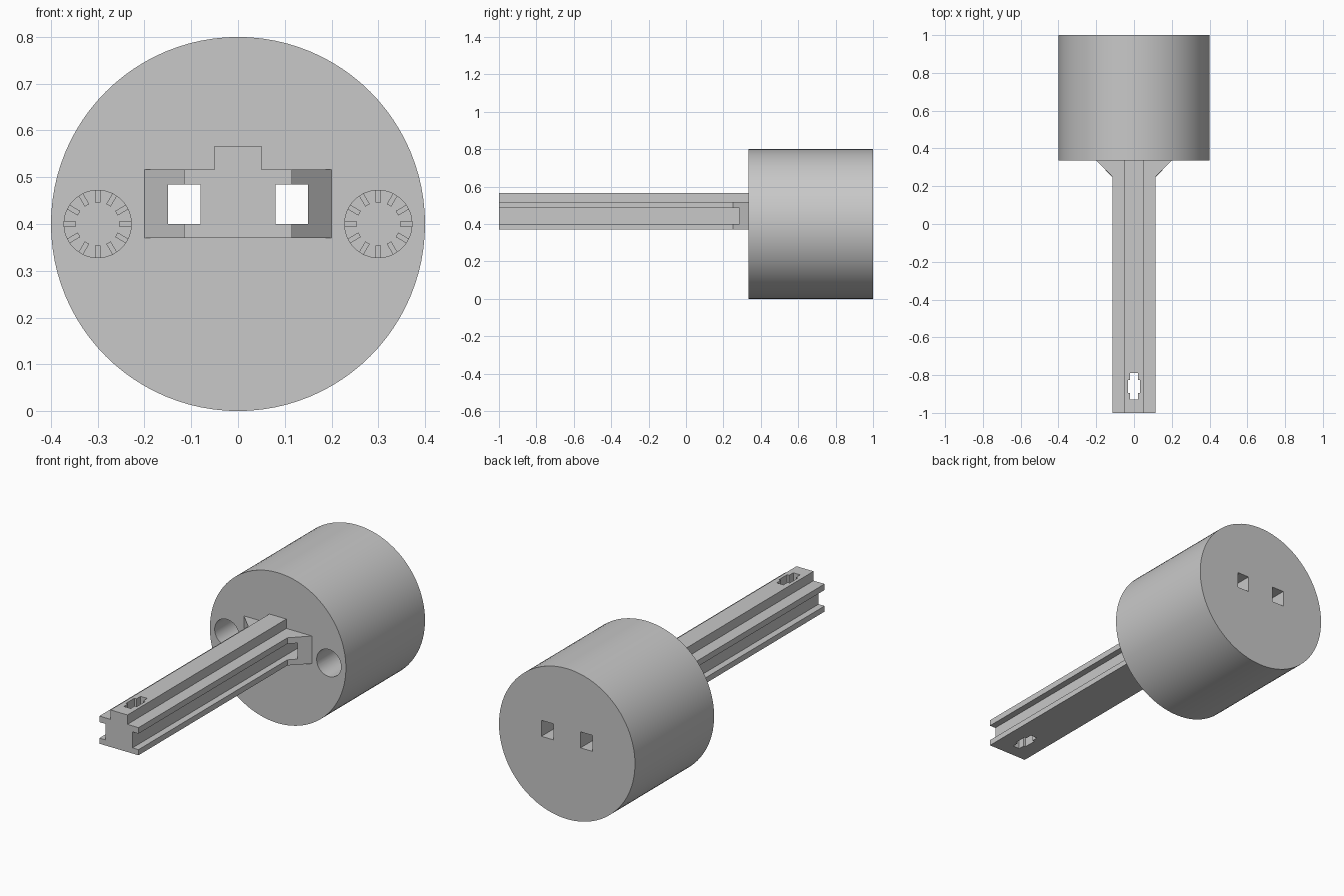
import bpy, bmesh
from math import cos, sin, pi, radians
from mathutils import Matrix

cube = bpy.data.objects.get("Cube")
if cube:
    bpy.data.objects.remove(cube)

grey = bpy.data.materials.new("light_grey")
grey.use_nodes = True
colour = (0.58, 0.58, 0.58, 1)
grey.diffuse_color = colour
grey.node_tree.nodes["Principled BSDF"].inputs["Base Color"].default_value = colour


def finish(name, bm):
    bmesh.ops.recalc_face_normals(bm, faces=bm.faces)
    mesh = bpy.data.meshes.new(name)
    bm.to_mesh(mesh)
    bm.free()
    mesh.materials.append(grey)
    obj = bpy.data.objects.new(name, mesh)
    bpy.context.collection.objects.link(obj)
    return obj


def prism(name, points, axis, start, end):
    """Extrude a 2D outline along y (outline in x, z) or z (outline in x, y)."""
    def place(p, d):
        return (p[0], d, p[1]) if axis == "y" else (p[0], p[1], d)
    bm = bmesh.new()
    face = bm.faces.new([bm.verts.new(place(p, start)) for p in points])
    top = bmesh.ops.extrude_face_region(bm, geom=[face])["geom"]
    offset = [b - a for a, b in zip(place((0, 0), start), place((0, 0), end))]
    bmesh.ops.translate(bm, vec=offset,
                        verts=[v for v in top if isinstance(v, bmesh.types.BMVert)])
    return finish(name, bm)


def mirrored(half):
    return half + [(-x, v) for x, v in reversed(half)]


def circle(cx, cz, r, n):
    return [(cx + r * cos(2 * pi * i / n), cz + r * sin(2 * pi * i / n)) for i in range(n)]


def rect(x0, x1, v0, v1):
    return [(x0, v0), (x1, v0), (x1, v1), (x0, v1)]


def combine(target, tool, operation):
    mod = target.modifiers.new("combine", "BOOLEAN")
    mod.operation, mod.solver, mod.object = operation, "EXACT", tool
    bpy.context.view_layer.objects.active = target
    bpy.ops.object.modifier_apply(modifier=mod.name)
    bpy.data.objects.remove(tool)


# Round head
FACE, BACK, MID = 0.335, 1.0, 0.4
body = prism("head_and_shaft", circle(0, MID, 0.4, 96), "y", FACE, BACK)

# Shaft with a raised rib along its top, and a flared root at the head
LOW, HIGH = 0.37, 0.517
shaft = prism("shaft", mirrored([(0.115, LOW), (0.115, HIGH), (0.05, HIGH), (0.05, 0.567)]),
              "y", -1, FACE + 0.08)
flare = prism("flare", mirrored([(0.115, 0.25), (0.2, FACE), (0.2, FACE + 0.05)]),
              "z", LOW, HIGH)
combine(shaft, flare, "UNION")
combine(body, shaft, "UNION")

for side in (-1, 1):
    # Side groove that runs on through the head as a square window
    xs = sorted((side * 0.08, side * 0.15))
    combine(body, prism("groove_cutter", rect(*xs, 0.40, 0.485), "y", -1.1, 1.1),
            "DIFFERENCE")
    # Round blind socket
    combine(body, prism("socket_cutter", circle(side * 0.3, MID, 0.072, 48), "y",
                        FACE - 0.1, 0.8), "DIFFERENCE")

# Stepped slot through the tip of the shaft
slot = mirrored([(0.02, -0.93), (0.02, -0.895), (0.032, -0.895),
                 (0.032, -0.825), (0.02, -0.825), (0.02, -0.79)])
combine(body, prism("slot_cutter", slot, "z", 0.2, 0.7), "DIFFERENCE")

# Radial ribs at the bottom of each socket
for side, label in ((-1, "right"), (1, "left")):
    bm = bmesh.new()
    for i in range(12):
        turn = Matrix.Rotation(radians(30 * i), 4, "Y")
        bmesh.ops.create_cube(
            bm, size=1,
            matrix=Matrix.Translation((side * 0.3, 0.755, MID)) @ turn
            @ Matrix.Translation((0.06, 0, 0)) @ Matrix.Diagonal((0.028, 0.1, 0.011, 1)))
    finish(label + "_socket_ribs", bm)

# Smooth round walls, crisp edges
bpy.ops.object.select_all(action="DESELECT")
body.select_set(True)
bpy.context.view_layer.objects.active = body
bpy.ops.object.shade_smooth_by_angle(angle=radians(30))
